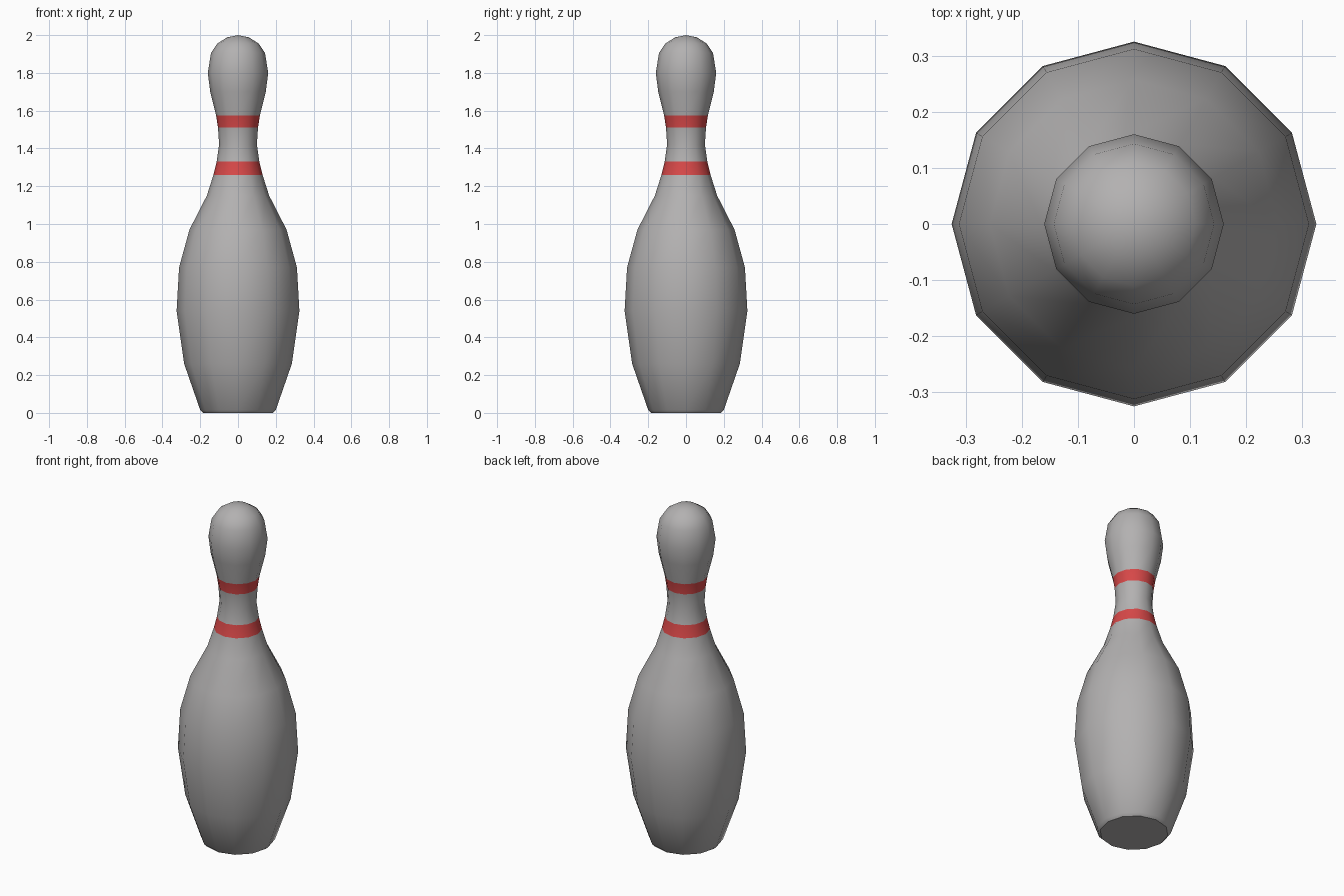
import bpy, bmesh, math

if "Cube" in bpy.data.objects:
    bpy.data.objects.remove(bpy.data.objects["Cube"])

SIDES = 12
# Lathe profile (radius, height) from base to crown
PROFILE = [(0.185, 0.0), (0.2, 0.015), (0.285, 0.26), (0.325, 0.54),
           (0.312, 0.77), (0.257, 0.97), (0.165, 1.15), (0.13, 1.26),
           (0.113, 1.33), (0.1, 1.42), (0.106, 1.51), (0.116, 1.575),
           (0.147, 1.70), (0.16, 1.80), (0.143, 1.905), (0.11, 1.955),
           (0.058, 1.988)]
STRIPES = [(1.26, 1.33), (1.51, 1.575)]


def material(name, color):
    m = bpy.data.materials.new(name)
    m.diffuse_color = (*color, 1)
    m.use_nodes = True
    m.node_tree.nodes["Principled BSDF"].inputs["Base Color"].default_value = m.diffuse_color
    return m


bm = bmesh.new()
rings = []
for r, z in PROFILE:
    angles = [2 * math.pi * i / SIDES for i in range(SIDES)]
    rings.append([bm.verts.new((r * math.cos(a), r * math.sin(a), z)) for a in angles])

# Side wall
for low, high in zip(rings, rings[1:]):
    for i in range(SIDES):
        j = (i + 1) % SIDES
        bm.faces.new((low[i], low[j], high[j], high[i]))

# Flat base and rounded crown
bm.faces.new(rings[0][::-1])
tip = bm.verts.new((0, 0, 2))
for i in range(SIDES):
    bm.faces.new((rings[-1][i], rings[-1][(i + 1) % SIDES], tip))

# Neck stripes are coloured by height
for f in bm.faces:
    z = f.calc_center_median().z
    f.material_index = int(any(a < z < b for a, b in STRIPES))

mesh = bpy.data.meshes.new("bowling_pin")
bm.to_mesh(mesh)
bm.free()
mesh.materials.append(material("pin grey", (0.45, 0.44, 0.44)))
mesh.materials.append(material("stripe red", (0.68, 0.065, 0.065)))
pin = bpy.data.objects.new("bowling_pin", mesh)
bpy.context.collection.objects.link(pin)

# Smooth body with a crisp base edge
bpy.context.view_layer.objects.active = pin
pin.select_set(True)
bpy.ops.object.shade_smooth_by_angle(angle=math.radians(40))
